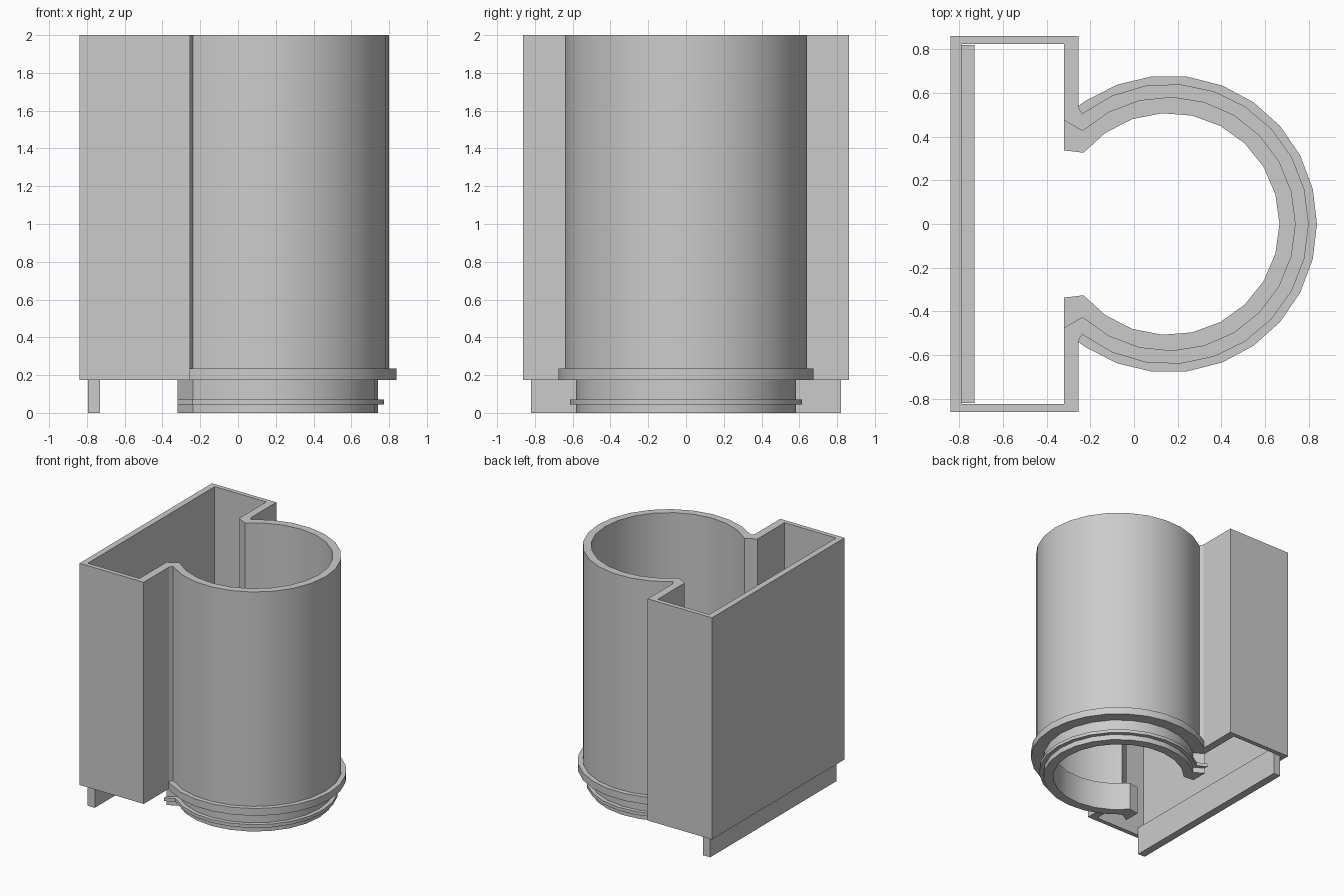
import bpy, bmesh, math

cube = bpy.data.objects.get("Cube")
if cube:
    bpy.data.objects.remove(cube)

grey = bpy.data.materials.new("plain_grey")
grey.use_nodes = True
COLOUR = (0.6, 0.6, 0.6, 1)
grey.diffuse_color = COLOUR
grey.node_tree.nodes["Principled BSDF"].inputs["Base Color"].default_value = COLOUR

CENTRE_X = 0.158
SEGMENTS = 18
BASE, STEP, TOP = 0.175, 0.235, 2.0


def outline(lead, radius, half_angle):
    """Lead-in points on the front side, an arc round +x, then the mirrored lead-out."""
    arc = []
    for i in range(SEGMENTS + 1):
        a = math.radians(half_angle * (2 * i / SEGMENTS - 1))
        arc.append((CENTRE_X + radius * math.cos(a), radius * math.sin(a)))
    return [(x, -y) for x, y in lead] + arc + list(reversed(lead))


def wall(name, outer, inner, z0, z1, closed=False):
    """Solid wall between two matching outlines."""
    bm = bmesh.new()
    rows = [[bm.verts.new((x, y, z)) for x, y in path]
            for path, z in ((outer, z0), (outer, z1), (inner, z1), (inner, z0))]
    n = len(outer)
    for i in range(n if closed else n - 1):
        j = (i + 1) % n
        for k in range(4):
            a, b = rows[k], rows[(k + 1) % 4]
            bm.faces.new((a[i], a[j], b[j], b[i]))
    if not closed:
        for end in (0, n - 1):
            bm.faces.new([r[end] for r in rows])
    bmesh.ops.recalc_face_normals(bm, faces=bm.faces)
    mesh = bpy.data.meshes.new(name)
    bm.to_mesh(mesh)
    bm.free()
    mesh.materials.append(grey)
    obj = bpy.data.objects.new(name, mesh)
    bpy.context.collection.objects.link(obj)
    bpy.ops.object.select_all(action='DESELECT')
    obj.select_set(True)
    bpy.context.view_layer.objects.active = obj
    bpy.ops.object.shade_smooth_by_angle(angle=math.radians(25))
    return obj


# Main wall: box compartment joined to the round chamber
wall("main_wall",
     outline([(-0.84, 0.862), (-0.255, 0.862), (-0.255, 0.535)], 0.642, 128),
     outline([(-0.79, 0.825), (-0.32, 0.825), (-0.32, 0.475)], 0.58, 132.8),
     BASE, TOP, closed=True)

# Flange round the foot of the chamber
wall("flange",
     outline([(-0.256, 0.54)], 0.68, 124),
     outline([(-0.27, 0.5)], 0.61, 129),
     BASE, STEP)

# Narrower plug ring that steps inward and hangs below the flange
wall("plug_ring",
     outline([(-0.32, 0.475)], 0.583, 132.8),
     outline([(-0.32, 0.337)], 0.508, 140),
     0, STEP)

# Thin snap rib on the plug ring
wall("snap_rib",
     outline([(-0.32, 0.505)], 0.616, 130.5),
     outline([(-0.32, 0.45)], 0.56, 134),
     0.045, 0.072)

# Straight tongue under the flat back of the box
wall("tongue",
     [(-0.795, -0.82), (-0.795, 0.82)],
     [(-0.73, -0.82), (-0.73, 0.82)],
     0, STEP)
